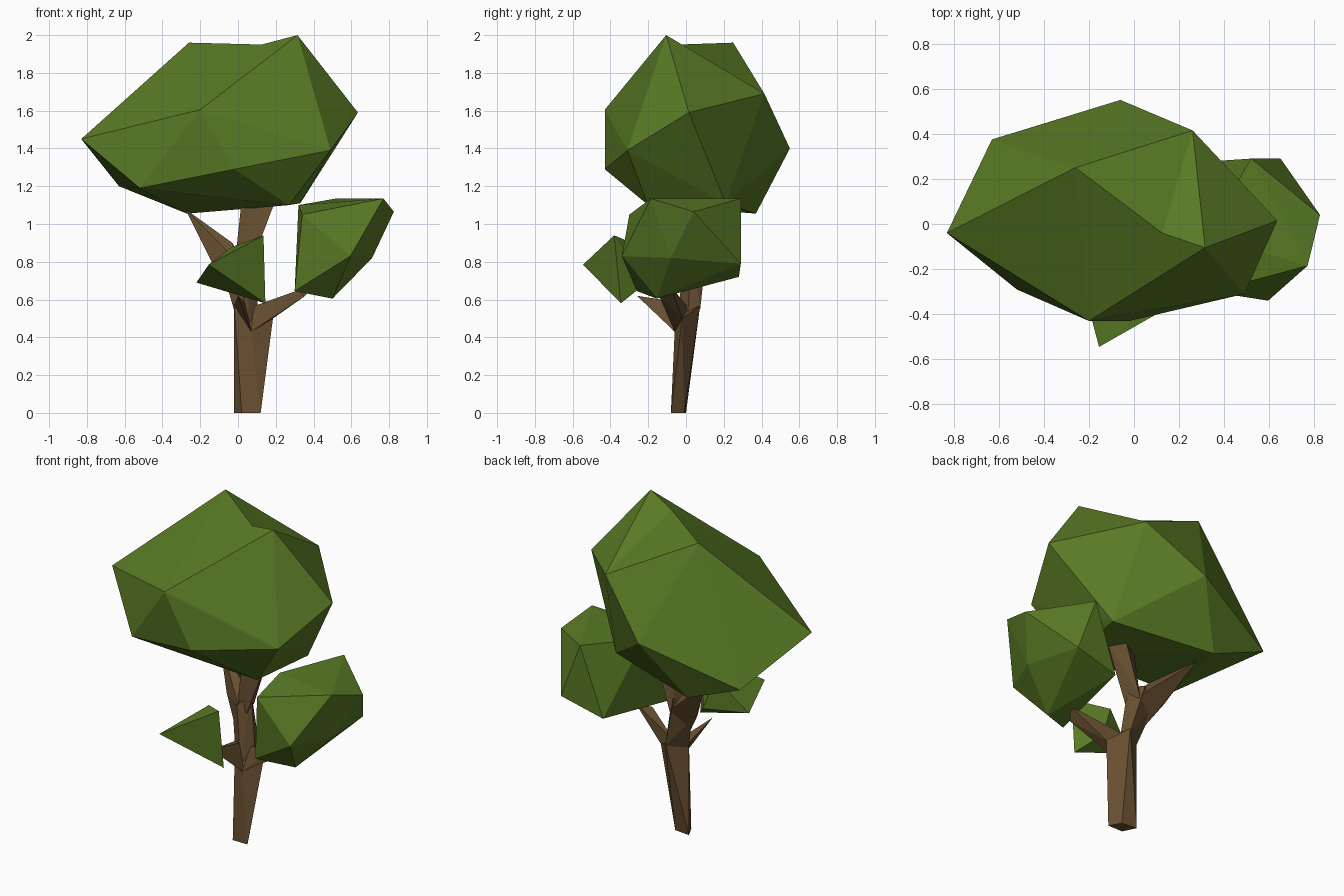
import bpy, bmesh
from mathutils import Vector


def material(name, rgb):
    m = bpy.data.materials.new(name)
    m.diffuse_color = (*rgb, 1)
    return m


leaf = material("leaf green", (0.10, 0.195, 0.018))
bark = material("bark brown", (0.138, 0.078, 0.031))


def faceted(name, points, mat, dent=None):
    """Flat-shaded convex block; dent = (point a, point b, new position) folds one edge inward."""
    bm = bmesh.new()
    for p in points:
        bm.verts.new(p)
    res = bmesh.ops.convex_hull(bm, input=bm.verts[:])
    loose = [v for v in bm.verts if not v.link_faces]
    bmesh.ops.delete(bm, geom=loose, context='VERTS')
    if dent:
        a, b, pos = dent
        for e in bm.edges[:]:
            ends = [v.co for v in e.verts]
            if all(min((c - Vector(q)).length for c in ends) < 1e-4 for q in (a, b)):
                _, v = bmesh.utils.edge_split(e, e.verts[0], 0.5)
                v.co = pos
                break
        bmesh.ops.triangulate(bm, faces=bm.faces[:])
    bmesh.ops.recalc_face_normals(bm, faces=bm.faces[:])
    me = bpy.data.meshes.new(name)
    bm.to_mesh(me)
    bm.free()
    me.materials.append(mat)
    ob = bpy.data.objects.new(name, me)
    bpy.context.collection.objects.link(ob)
    return ob


# Main crown, with a slight fold along its top ridge
ridge_a, ridge_b = (-0.26, 0.25, 1.96), (0.315, -0.105, 2.0)
faceted("main_crown", [
    ridge_a, ridge_b, (-0.83, -0.04, 1.45), (0.26, 0.415, 1.69),
    (0.635, 0.015, 1.59), (-0.20, -0.43, 1.605), (0.49, -0.31, 1.39),
    (-0.06, 0.55, 1.40), (-0.63, 0.375, 1.20), (-0.52, -0.29, 1.19),
    (-0.02, -0.43, 1.29), (0.27, -0.20, 1.10), (0.33, 0.21, 1.11),
    (-0.27, 0.37, 1.055),
], leaf, (ridge_a, ridge_b, (0.125, -0.04, 1.95)))

# Right leaf clump
faceted("right_clump", [
    (0.77, -0.185, 1.135), (0.52, 0.29, 1.135), (0.825, 0.04, 1.065),
    (0.65, 0.29, 0.79), (0.595, -0.34, 0.83), (0.71, -0.08, 0.82),
    (0.50, -0.155, 0.605), (0.34, -0.30, 1.05), (0.30, -0.26, 0.645),
    (0.32, -0.05, 1.10), (0.37, 0.28, 0.72),
], leaf)

# Small front leaf clump
faceted("front_clump", [
    (-0.155, -0.545, 0.785), (0.135, -0.38, 0.94), (0.145, -0.345, 0.58),
    (-0.22, -0.30, 0.69), (-0.03, -0.24, 0.88), (0.04, -0.22, 0.68),
], leaf)

# Trunk, widening toward the fork
faceted("trunk", [
    (-0.02, 0.0, 0), (0.02, -0.08, 0), (0.12, -0.08, 0), (0.08, -0.01, 0),
    (-0.02, 0.0, 0.57), (0.07, -0.06, 0.43), (0.185, -0.02, 0.50), (0.09, 0.075, 0.57),
], bark)

# Upper stem
faceted("upper_stem", [
    (-0.02, 0.0, 0.54), (0.05, -0.05, 0.47), (0.11, 0.01, 0.53), (0.09, 0.075, 0.55),
    (-0.08, 0.06, 0.75), (0.00, -0.01, 0.80), (0.07, 0.03, 0.86), (0.01, 0.11, 0.86),
], bark)

# Limbs into the crown
faceted("left_limb", [
    (-0.04, 0.03, 0.64), (0.0, 0.0, 0.80), (0.03, 0.11, 0.80), (-0.03, 0.08, 0.90),
    (-0.14, 0.09, 0.80), (-0.28, 0.21, 1.08),
], bark)
faceted("right_limb", [
    (-0.02, 0.02, 0.76), (0.06, 0.0, 0.76), (0.04, 0.10, 0.78),
    (0.02, 0.02, 1.13), (0.20, 0.0, 1.13), (0.15, 0.10, 1.13),
], bark)

# Branches to the two small clumps
faceted("right_branch", [
    (0.07, -0.06, 0.43), (0.185, -0.02, 0.50), (0.07, 0.01, 0.56),
    (0.32, -0.13, 0.65), (0.40, -0.08, 0.67), (0.35, -0.14, 0.615),
], bark)
faceted("front_branch", [
    (0.07, -0.06, 0.43), (-0.02, 0.0, 0.57), (0.04, 0.0, 0.58), (0.0, -0.26, 0.62),
], bark)
